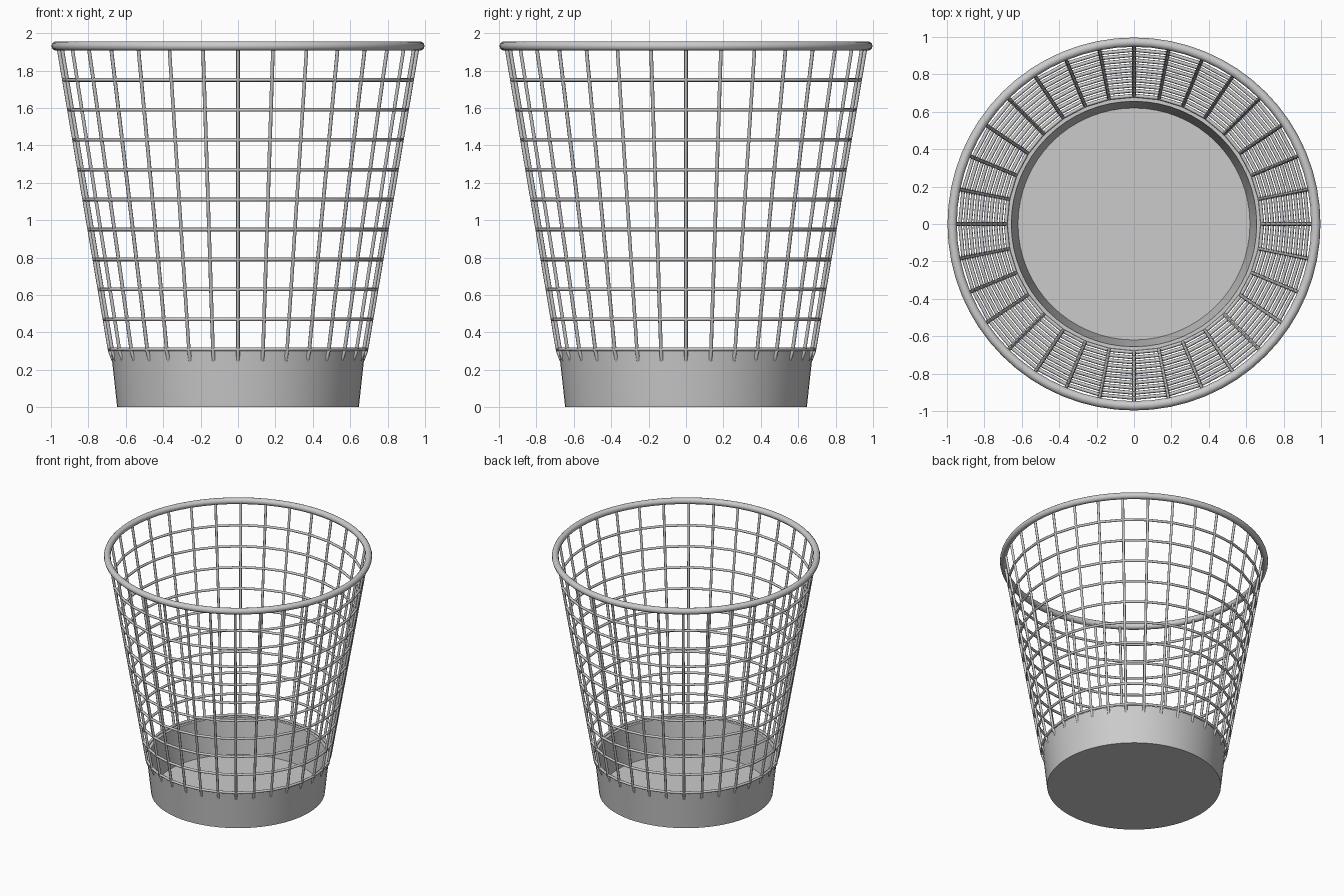
import bpy, bmesh
from math import sin, cos, pi

if "Cube" in bpy.data.objects:
    bpy.data.objects.remove(bpy.data.objects["Cube"])

N = 32            # upright wires around the basket
WIRE = 0.010      # wire radius


def wall_r(z):
    """Centre-line radius of the wire wall at height z."""
    return 0.685 + (z - 0.30) * 0.1694


def finish(ob, angle=0.7):
    bpy.ops.object.select_all(action='DESELECT')
    ob.select_set(True)
    bpy.context.view_layer.objects.active = ob
    bpy.ops.object.shade_smooth_by_angle(angle=angle)


def ring(name, z, r, minor, seg, sides):
    bpy.ops.mesh.primitive_torus_add(location=(0, 0, z), major_radius=r, minor_radius=minor,
                                     major_segments=seg, minor_segments=sides)
    ob = bpy.context.object
    ob.name = name
    finish(ob, 0.9)
    return ob


# solid base cup: revolved closed profile (radius, height)
profile = [(0.646, 0.0), (0.679, 0.30), (0.656, 0.30), (0.620, 0.015)]
seg = 64
bm = bmesh.new()
loops = [[bm.verts.new((r * cos(2 * pi * i / seg), r * sin(2 * pi * i / seg), z))
          for i in range(seg)] for r, z in profile]
for a, b in zip(loops, loops[1:]):
    for i in range(seg):
        j = (i + 1) % seg
        bm.faces.new((a[i], a[j], b[j], b[i]))
bm.faces.new(loops[0][::-1])
bm.faces.new(loops[-1])
bmesh.ops.recalc_face_normals(bm, faces=bm.faces)
me = bpy.data.meshes.new("base_cup")
bm.to_mesh(me)
bm.free()
cup = bpy.data.objects.new("base_cup", me)
bpy.context.collection.objects.link(cup)
finish(cup, 0.5)

# rolled top rim
rim = ring("top_rim", 1.931, 0.972, 0.025, 64, 12)

# horizontal wire hoops
for k in range(10):
    z = 0.31 + 0.16 * k
    ring(f"hoop_{k + 1}", z, wall_r(z), WIRE, N, 8)

# upright wires, lower tips tucked into the cup wall
cu = bpy.data.curves.new("upright_wires", 'CURVE')
cu.dimensions = '3D'
cu.bevel_depth = WIRE
cu.bevel_resolution = 2
cu.use_fill_caps = True
path = [(0.662, 0.24), (wall_r(0.30), 0.30), (wall_r(1.93), 1.93)]
for i in range(N):
    t = 2 * pi * i / N
    sp = cu.splines.new('POLY')
    sp.points.add(len(path) - 1)
    for p, (r, z) in zip(sp.points, path):
        p.co = (r * cos(t), r * sin(t), z, 1)
wires = bpy.data.objects.new("upright_wires", cu)
bpy.context.collection.objects.link(wires)
